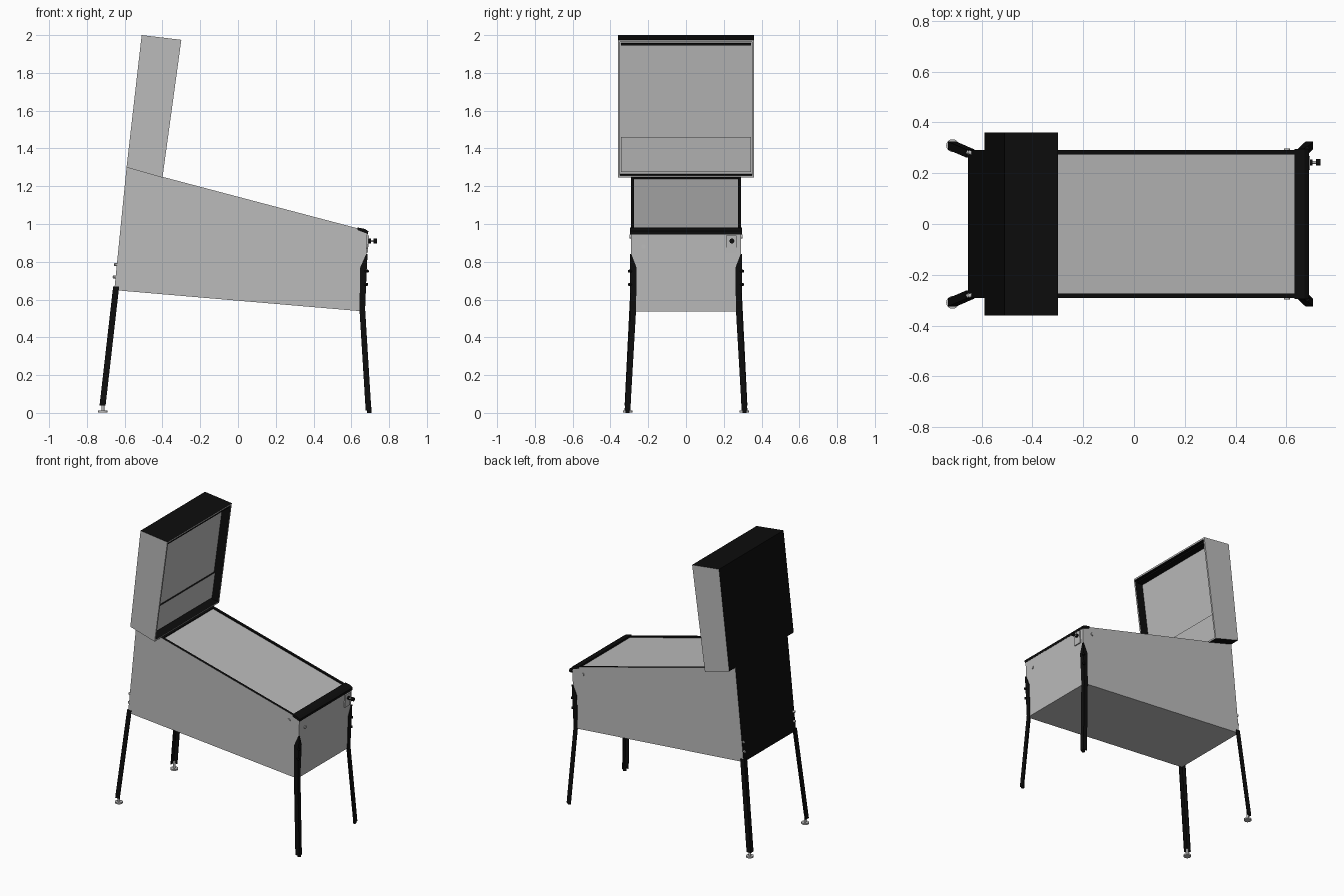
import bpy, bmesh, math
from mathutils import Vector, Matrix

cube = bpy.data.objects.get("Cube")
if cube:
    bpy.data.objects.remove(cube, do_unlink=True)


def material(name, rgb):
    m = bpy.data.materials.new(name)
    m.use_nodes = True
    m.diffuse_color = (*rgb, 1)
    m.node_tree.nodes["Principled BSDF"].inputs["Base Color"].default_value = (*rgb, 1)
    return m


GRAY = material("light gray", (0.5, 0.5, 0.5))
BLACK = material("black", (0.004, 0.004, 0.004))


def finish(name, bm, mats=(GRAY, BLACK)):
    me = bpy.data.meshes.new(name)
    bm.to_mesh(me)
    bm.free()
    ob = bpy.data.objects.new(name, me)
    bpy.context.collection.objects.link(ob)
    for m in mats:
        me.materials.append(m)
    return ob


def loft(rings):
    """Closed solid through rings of equal point count."""
    bm = bmesh.new()
    loops = [[bm.verts.new(p) for p in ring] for ring in rings]
    n = len(loops[0])
    for a, b in zip(loops, loops[1:]):
        for i in range(n):
            bm.faces.new((a[i], a[(i + 1) % n], b[(i + 1) % n], b[i]))
    bm.faces.new(loops[0])
    bm.faces.new(loops[-1])
    bmesh.ops.recalc_face_normals(bm, faces=bm.faces)
    return bm


def prism(profile, half):
    return loft([[(x, y, z) for x, z in profile] for y in (-half, half)])


def facing(bm, direction):
    d = Vector(direction)
    return max(bm.faces, key=lambda f: f.normal.dot(d))


def recess(bm, face, depth):
    """Sink a face straight in, with black walls."""
    walls = bmesh.ops.inset_individual(bm, faces=[face], thickness=0, depth=-depth)["faces"]
    for f in walls:
        f.material_index = 1


def rod(name, start, end, r, mat, sides=20):
    a, b = Vector(start), Vector(end)
    bm = bmesh.new()
    turn = (b - a).to_track_quat('Z', 'Y').to_matrix().to_4x4()
    bmesh.ops.create_cone(bm, cap_ends=True, segments=sides, radius1=r, radius2=r,
                          depth=(b - a).length,
                          matrix=Matrix.Translation((a + b) / 2) @ turn)
    ob = finish(name, bm, (mat,))
    bpy.ops.object.select_all(action='DESELECT')
    ob.select_set(True)
    bpy.context.view_layer.objects.active = ob
    bpy.ops.object.shade_smooth_by_angle(angle=math.radians(40))
    return ob


def top_z(x):
    return 1.30 - 0.264 * (x + 0.59)


# Cabinet: gray body, black back and rim, sunken playfield glass
bm = prism([(-0.655, 0.65), (0.668, 0.537), (0.685, top_z(0.685)), (-0.59, 1.30)], 0.292)
facing(bm, (-1, 0, 0)).material_index = 1
glass = facing(bm, (0.2, 0, 1))
rim = bmesh.ops.inset_individual(bm, faces=[glass], thickness=0.025)["faces"]
for f in rim:
    f.material_index = 1
for v in glass.verts:
    v.co.x = 0.635 if v.co.x > 0 else -0.385
    v.co.z = top_z(v.co.x)
recess(bm, glass, 0.008)
finish("cabinet", bm)

# Lock bar across the front of the glass
bm = prism([(0.632, 0.968), (0.632, 0.982), (0.672, 0.974), (0.69, 0.962),
            (0.688, 0.945), (0.675, 0.952)], 0.296)
finish("lock_bar", bm, (BLACK,))

# Backbox: gray sides and front frame, black top, back and underside
bm = prism([(-0.59, 1.30), (-0.40, 1.245), (-0.30, 1.975), (-0.51, 2.0)], 0.36)
for d in ((-1, 0, 0), (0, 0, 1), (0, 0, -1)):
    facing(bm, d).material_index = 1
front = facing(bm, (1, 0, 0))
bmesh.ops.inset_individual(bm, faces=[front], thickness=0.016)
recess(bm, front, 0.06)
finish("backbox", bm)

# Lower panel in the backbox with a black top ledge
bm = prism([(-0.46, 1.275), (-0.444, 1.275), (-0.419, 1.46), (-0.435, 1.46)], 0.343)
facing(bm, (0, 0, 1)).material_index = 1
finish("speaker_panel", bm)
# Dark strip along the top of the backbox opening
bm = prism([(-0.36, 1.945), (-0.315, 1.945), (-0.314, 1.955), (-0.36, 1.957)], 0.343)
finish("backbox_top_strip", bm, (BLACK,))


def leg(name, levels, sx, sy):
    """Angle-section leg; each level is corner x, corner y, z, arm length."""
    t = 0.006
    rings = []
    for x, y, z, a in levels:
        section = [(0, 0), (a, 0), (a, t), (t, t), (t, a), (0, a)]
        rings.append([(sx * (x - u), sy * (y - v), z) for u, v in section])
    finish(name, loft(rings), (BLACK,))


FRONT_LEG = [(0.706, 0.325, 0.012, 0.03), (0.673, 0.294, 0.55, 0.03),
             (0.682, 0.297, 0.77, 0.035), (0.686, 0.297, 0.84, 0.008)]
BACK_LEG = [(0.733, 0.325, 0.04, 0.032), (0.661, 0.294, 0.67, 0.032)]

for sy, side in ((1, "left"), (-1, "right")):
    leg("front_leg_" + side, FRONT_LEG, 1, sy)
    leg("back_leg_" + side, BACK_LEG, -1, sy)

    # Feet
    fy = sy * 0.309
    rod("back_foot_" + side, (-0.715, fy, 0.003), (-0.715, fy, 0.013), 0.025, GRAY)
    rod("back_foot_stem_" + side, (-0.715, fy, 0.01), (-0.715, fy, 0.06), 0.008, GRAY)
    rod("front_foot_" + side, (0.695, fy, 0), (0.695, fy, 0.03), 0.011, BLACK)

    # Corner bolts
    for z in (0.68, 0.75):
        x = 0.676 + (z - 0.68) * 0.05
        rod("front_bolt_" + side, (x - 0.01, sy * 0.285, z), (x + 0.008, sy * 0.302, z),
            0.008, BLACK, 10)
    for z in (0.72, 0.785):
        x = -0.655 + (z - 0.65) * 0.1
        rod("back_bolt_" + side, (x + 0.01, sy * 0.275, z), (x - 0.012, sy * 0.285, z),
            0.008, GRAY, 10)

    # Side button
    rod("side_button_" + side, (0.603, sy * 0.285, 0.933), (0.603, sy * 0.298, 0.933), 0.011, GRAY)

# Front controls: start button, plunger plate, rod and knob
rod("start_button", (0.675, -0.225, 0.88), (0.687, -0.225, 0.88), 0.011, GRAY)
bm = prism([(0.675, 0.85), (0.688, 0.85), (0.693, 0.94), (0.675, 0.94)], 0.028)
bmesh.ops.translate(bm, verts=bm.verts, vec=(0, 0.24, 0))
finish("plunger_plate", bm)
rod("plunger_collar", (0.685, 0.243, 0.91), (0.703, 0.243, 0.91), 0.012, BLACK)
rod("plunger_rod", (0.69, 0.243, 0.91), (0.722, 0.243, 0.91), 0.006, GRAY)
rod("plunger_knob", (0.718, 0.243, 0.91), (0.735, 0.243, 0.91), 0.013, BLACK)
